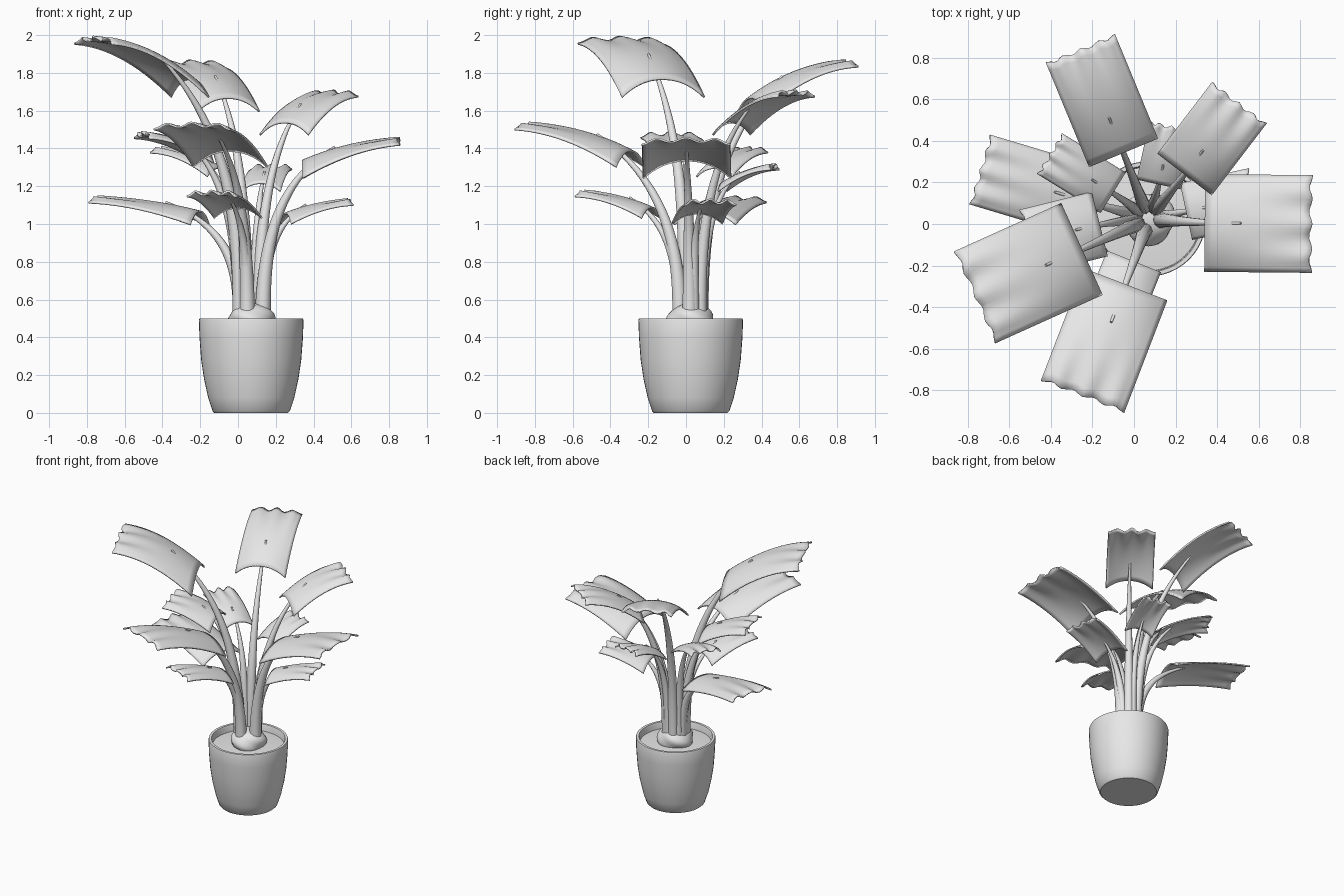
import bpy, bmesh, math
from mathutils import Vector

if "Cube" in bpy.data.objects:
    bpy.data.objects.remove(bpy.data.objects["Cube"], do_unlink=True)

CENTRE = Vector((0.07, 0.025, 0))

grey = bpy.data.materials.new("light_grey")
grey.use_nodes = True
grey.diffuse_color = (0.8, 0.8, 0.8, 1)
grey.node_tree.nodes["Principled BSDF"].inputs["Base Color"].default_value = (0.8, 0.8, 0.8, 1)


def add_object(name, bm, angle=40):
    """Turn a bmesh into a smooth shaded grey object."""
    mesh = bpy.data.meshes.new(name)
    bm.to_mesh(mesh)
    bm.free()
    mesh.materials.append(grey)
    ob = bpy.data.objects.new(name, mesh)
    bpy.context.collection.objects.link(ob)
    bpy.ops.object.select_all(action='DESELECT')
    ob.select_set(True)
    bpy.context.view_layer.objects.active = ob
    bpy.ops.object.shade_smooth_by_angle(angle=math.radians(angle))
    return ob


def lathe(name, profile, steps=48):
    """Spin a radius/height profile around the pot axis."""
    bm = bmesh.new()
    verts = [bm.verts.new(CENTRE + Vector((r, 0, z))) for r, z in profile]
    edges = [bm.edges.new(pair) for pair in zip(verts, verts[1:])]
    bmesh.ops.spin(bm, geom=verts + edges, cent=CENTRE, axis=(0, 0, 1),
                   angle=math.tau, steps=steps)
    bmesh.ops.remove_doubles(bm, verts=bm.verts, dist=0.0005)
    bmesh.ops.recalc_face_normals(bm, faces=bm.faces)
    return add_object(name, bm)


# Pot with a thin rim, and the soil inside
lathe("pot", [(0, 0), (0.195, 0), (0.205, 0.01), (0.228, 0.08), (0.25, 0.18),
              (0.265, 0.28), (0.274, 0.4), (0.277, 0.49), (0.274, 0.5),
              (0.256, 0.5), (0.252, 0.49), (0.247, 0.42)])
lathe("soil", [(0, 0.46), (0.15, 0.46), (0.251, 0.45)])

# Lumpy root crown at the foot of the stems
bm = bmesh.new()
bmesh.ops.create_uvsphere(bm, u_segments=32, v_segments=16, radius=1)
for v in bm.verts:
    a = math.atan2(v.co.y, v.co.x)
    lump = 1 + 0.06 * math.sin(3 * a + 4 * v.co.z)
    v.co = CENTRE + Vector((v.co.x * 0.125 * lump, v.co.y * 0.125 * lump,
                            0.49 + v.co.z * 0.09))
add_object("root_crown", bm)


def leaf_point(inner, outer, width, t, s):
    """Point on a leaf: t runs from stem end to tip, s across from -1 to 1."""
    along = outer - inner
    flat = Vector((along.x, along.y, 0)).normalized()
    side = Vector((-flat.y, flat.x, 0))
    p = inner + Vector((along.x, along.y, 0)) * t
    p.z += along.z * (1 - (1 - t) ** 2)
    p.z -= 0.2 * width * (1 - 0.85 * t) * abs(s) ** 2.2
    p.z += 0.012 * t ** 3 * math.cos(3 * math.pi * s)
    p += flat * 0.008 * t ** 4 * math.cos(4 * math.pi * s)
    return p + side * s * width / 2


def leaf(name, inner, outer, width):
    """Build one drooping rectangular leaf blade."""
    bm = bmesh.new()
    bmesh.ops.create_grid(bm, x_segments=14, y_segments=20, size=1)
    for v in bm.verts:
        v.co = leaf_point(inner, outer, width, (v.co.x + 1) / 2, v.co.y)
    ob = add_object(name, bm, 50)
    mod = ob.modifiers.new("thickness", 'SOLIDIFY')
    mod.thickness = 0.01
    mod.offset = -1


def stem(name, inner, outer, width):
    """Build a tapering stalk that rises, bends out and pierces its leaf."""
    along = outer - inner
    flat = Vector((along.x, along.y, 0))
    tip = leaf_point(inner, outer, width, 0.34, 0) + Vector((0, 0, 0.006))
    away = (inner - CENTRE) * Vector((1, 1, 0)).length
    away.z = 0
    foot = CENTRE + away.normalized() * 0.062 + Vector((0, 0, 0.5))
    curve = bpy.data.curves.new(name, 'CURVE')
    curve.dimensions = '3D'
    curve.bevel_depth = 0.026 + 0.035 * width
    curve.bevel_resolution = 3
    curve.use_fill_caps = True
    curve.resolution_u = 20
    spline = curve.splines.new('BEZIER')
    spline.bezier_points.add(1)
    a, b = spline.bezier_points
    for p in (a, b):
        p.handle_left_type = p.handle_right_type = 'FREE'
    rise = Vector((0, 0, (tip.z - foot.z) * 0.55))
    bend = flat * 0.5 + Vector((0, 0, along.z * 1.1 + 0.03))
    a.co, a.handle_left, a.handle_right = foot, foot - rise, foot + rise
    b.co, b.handle_left, b.handle_right = tip, tip - bend, tip + bend
    a.radius, b.radius = 1, 0.15
    ob = bpy.data.objects.new(name, curve)
    bpy.context.collection.objects.link(ob)
    curve.materials.append(grey)
    bpy.ops.object.select_all(action='DESELECT')
    ob.select_set(True)
    bpy.context.view_layer.objects.active = ob
    bpy.ops.object.convert(target='MESH')
    bpy.ops.object.shade_smooth_by_angle(angle=math.radians(60))


# Leaves: stem end, tip end, width
leaves = {
    "tall_back": ((-0.05, 0.342, 1.67), (-0.255, 0.838, 1.86), 0.36),
    "right_back": ((0.243, 0.238, 1.54), (0.503, 0.578, 1.70), 0.33),
    "right_large": ((0.34, 0.005, 1.34), (0.85, 0, 1.45), 0.47),
    "front_large": ((-0.04, -0.29, 1.39), (-0.245, -0.824, 1.53), 0.43),
    "tallest": ((-0.25, -0.12, 1.77), (-0.76, -0.35, 1.985), 0.485),
    "left_low": ((-0.2, 0.1, 1.07), (-0.735, 0.26, 1.14), 0.35),
    "left_back": ((-0.1, 0.15, 1.3), (-0.4, 0.335, 1.4), 0.23),
    "left_middle": ((-0.165, 0, 1.39), (-0.505, -0.085, 1.48), 0.32),
    "front_low": ((0, -0.18, 1.09), (-0.14, -0.53, 1.17), 0.28),
    "right_low": ((0.25, 0.06, 1.06), (0.575, 0.13, 1.125), 0.28),
    "back_small": ((0.12, 0.19, 1.22), (0.18, 0.465, 1.31), 0.22),
}
for label, (inner, outer, width) in leaves.items():
    leaf(label + "_leaf", Vector(inner), Vector(outer), width)
    stem(label + "_stem", Vector(inner), Vector(outer), width)
